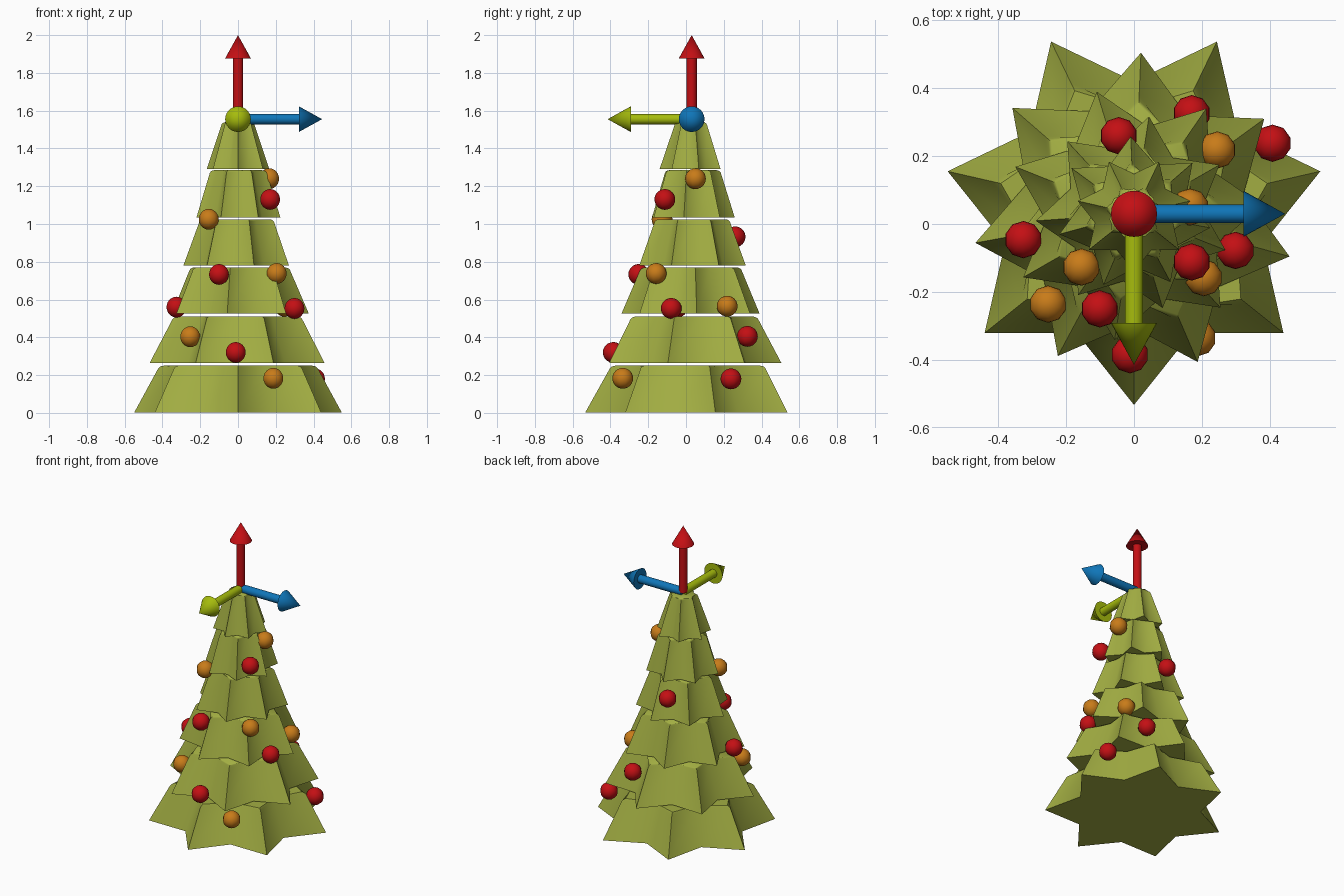
import bpy, bmesh
from math import sin, cos, radians, pi
from mathutils import Vector

if "Cube" in bpy.data.objects:
    bpy.data.objects.remove(bpy.data.objects["Cube"])

CY = 0.03  # tree axis sits slightly behind the centre


def material(name, rgb):
    m = bpy.data.materials.new(name)
    m.diffuse_color = (*rgb, 1)
    m.use_nodes = True
    m.node_tree.nodes["Principled BSDF"].inputs["Base Color"].default_value = m.diffuse_color
    return m


leaf = material("leaf", (0.36, 0.42, 0.055))
red = material("red", (0.55, 0.005, 0.007))
orange = material("orange", (0.58, 0.2, 0.01))
blue = material("blue", (0.005, 0.18, 0.48))
lime = material("lime", (0.38, 0.5, 0.004))


def add_object(name, bm, mat, angle):
    bmesh.ops.recalc_face_normals(bm, faces=bm.faces)
    me = bpy.data.meshes.new(name)
    bm.to_mesh(me)
    bm.free()
    me.materials.append(mat)
    ob = bpy.data.objects.new(name, me)
    bpy.context.collection.objects.link(ob)
    bpy.ops.object.select_all(action='DESELECT')
    ob.select_set(True)
    bpy.context.view_layer.objects.active = ob
    bpy.ops.object.shade_smooth_by_angle(angle=radians(angle))
    return ob


# Seven-pointed star frustum with softened edges
def tier(name, z0, z1, r0, r1, turn):
    bm = bmesh.new()
    rings = []
    for z, r in ((z0, r0), (z1, r1)):
        ring = []
        for i in range(14):
            a = radians(turn) + i * pi / 7
            rr = r * (0.692 if i % 2 else 1)
            ring.append(bm.verts.new((rr * cos(a), CY + rr * sin(a), z)))
        rings.append(ring)
    lo, hi = rings
    for i in range(14):
        j = (i + 1) % 14
        bm.faces.new((lo[i], lo[j], hi[j], hi[i]))
    bm.faces.new(lo[::-1])
    top = bm.faces.new(hi)
    bmesh.ops.bevel(bm, geom=list(top.edges), offset=0.014, segments=3,
                    profile=0.5, affect='EDGES', clamp_overlap=True)
    add_object(name, bm, leaf, 60)


# Lathe around a direction: solid arrow with shaft and cone head
def arrow(name, direction, mat, n=24):
    d = Vector(direction)
    turn = Vector((0, 0, 1)).rotation_difference(d)
    origin = Vector((0, CY, 1.555))
    bm = bmesh.new()
    rings = []
    for r, h in ((0.027, 0), (0.027, 0.322), (0.068, 0.322)):
        rings.append([bm.verts.new(origin + turn @ Vector(
            (r * cos(2 * pi * i / n), r * sin(2 * pi * i / n), h))) for i in range(n)])
    tip = bm.verts.new(origin + d * 0.445)
    bm.faces.new(rings[0][::-1])
    for i in range(n):
        j = (i + 1) % n
        for a, b in zip(rings, rings[1:]):
            bm.faces.new((a[i], a[j], b[j], b[i]))
        bm.faces.new((rings[2][i], rings[2][j], tip))
    add_object(name, bm, mat, 40)


# Low-sided smooth ball
def bauble(name, pos, mat):
    bm = bmesh.new()
    bmesh.ops.create_uvsphere(bm, u_segments=10, v_segments=12, radius=0.055)
    bmesh.ops.translate(bm, verts=bm.verts, vec=pos)
    add_object(name, bm, mat, 60)


# Foliage tiers: bottom z, top z, bottom radius, top radius, rotation
tiers = [
    (0.003, 0.25, 0.563, 0.425, 12.86),
    (0.265, 0.51, 0.475, 0.345, 36.1),
    (0.525, 0.77, 0.376, 0.27, 4.1),
    (0.78, 1.025, 0.29, 0.20, 29.8),
    (1.035, 1.285, 0.228, 0.15, 41.0),
    (1.29, 1.54, 0.17, 0.085, 12.86),
]
for i, t in enumerate(tiers):
    tier(f"foliage_tier_{i + 1}", *t)

# Axis arrows at the tree top
arrow("arrow_up", (0, 0, 1), red)
arrow("arrow_side", (1, 0, 0), blue)
arrow("arrow_front", (0, -1, 0), lime)

# Hanging baubles
for i, p in enumerate([
    (0.165, 0.05, 1.24), (-0.155, -0.127, 1.025), (0.205, -0.158, 0.738),
    (-0.253, -0.236, 0.403), (0.187, -0.335, 0.183), (0.245, 0.218, 0.565),
]):
    bauble(f"orange_bauble_{i + 1}", p, orange)
for i, p in enumerate([
    (0.17, -0.112, 1.13), (-0.045, 0.26, 0.932), (-0.101, -0.25, 0.733),
    (-0.326, -0.046, 0.56), (0.299, -0.078, 0.553), (-0.012, -0.385, 0.32),
    (0.408, 0.238, 0.18), (0.17, 0.325, 0.405),
]):
    bauble(f"red_bauble_{i + 1}", p, red)
